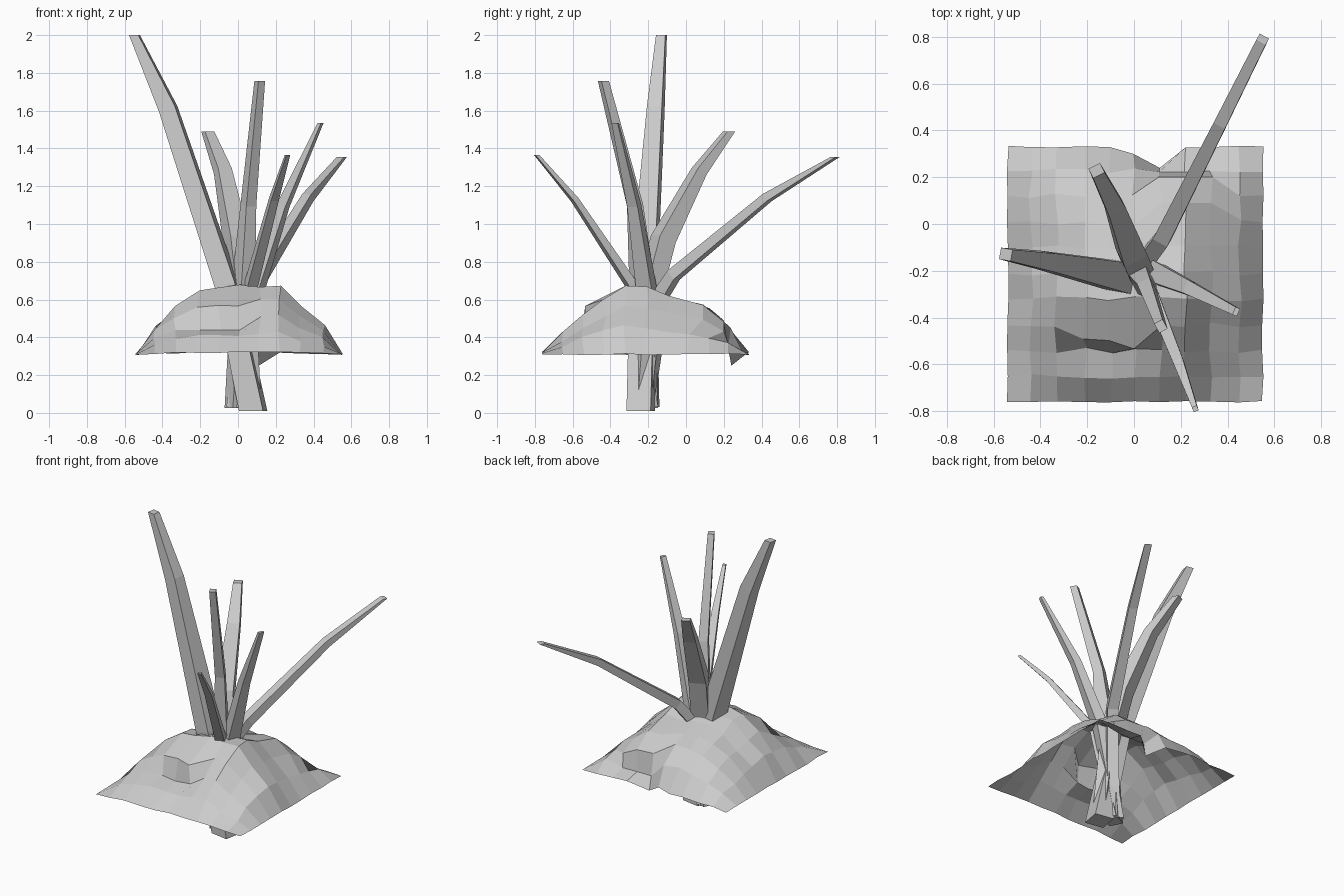
import bpy, bmesh, random
from mathutils import Vector

if "Cube" in bpy.data.objects:
    bpy.data.objects.remove(bpy.data.objects["Cube"])

random.seed(4)


def make_object(name, bm):
    bmesh.ops.recalc_face_normals(bm, faces=bm.faces[:])
    mesh = bpy.data.meshes.new(name)
    bm.to_mesh(mesh)
    bm.free()
    obj = bpy.data.objects.new(name, mesh)
    bpy.context.collection.objects.link(obj)
    return obj


# Earth mound: open draped sheet, height = product of two profiles
xs = [-.54, -.44, -.33, -.21, -.10, 0, .11, .22, .33, .45, .55]
ys = [-.76, -.65, -.54, -.43, -.32, -.21, -.10, .01, .12, .225, .33]
px = [0, .40, .68, .93, .98, 1, 1, 1, .70, .40, 0]
py = [.03, .30, .56, .82, 1, .97, .86, .77, .65, .40, .03]
bm = bmesh.new()
rows = []
for j, y in enumerate(ys):
    row = []
    for i, x in enumerate(xs):
        z = .31 + .36 * px[i] * py[j]
        jit = .012 if 0 < i < 10 and 0 < j < 10 else .004
        z += random.uniform(-jit, jit)
        row.append(bm.verts.new((x + random.uniform(-jit, jit),
                                 y + random.uniform(-jit, jit), z)))
    rows.append(row)
# notch and steep step at the back
rows[10][6].co = (.11, .24, .25)
rows[10][5].co.y = .30
for i in (6, 7, 8):
    rows[8][i].co.y = .20
    rows[8][i].co.z -= .05
    rows[7][i].co.y = .09
    rows[7][i].co.z -= .02
    rows[9][i].co.z = .345
# ledge at the front
for i in (3, 4, 5):
    rows[3][i].co += Vector((0, -.05 - .03 * (i - 3), -.03))
    rows[2][i].co.z = .44
for j in range(10):
    for i in range(10):
        bm.faces.new((rows[j][i], rows[j][i + 1], rows[j + 1][i + 1], rows[j + 1][i]))
make_object("earth_mound", bm)


# Square tapered leaf blade running from root to tip
def blade(name, path):
    bm = bmesh.new()
    pts = [Vector(p[:3]) for p in path]
    lean = pts[-1] - pts[0]
    side = Vector((-lean.y, lean.x, 0)).normalized()
    rings = []
    for k, p in enumerate(pts):
        tangent = pts[min(k + 1, len(pts) - 1)] - pts[max(k - 1, 0)]
        out = side.cross(tangent).normalized()
        if k in (0, len(pts) - 1):
            out.z = 0
            out.normalize()
        w, t = path[k][3] / 2, path[k][4] / 2
        rings.append([bm.verts.new(p + side * w * a + out * t * b)
                      for a, b in ((-1, -1), (1, -1), (1, 1), (-1, 1))])
    for r0, r1 in zip(rings, rings[1:]):
        for a in range(4):
            b = (a + 1) % 4
            bm.faces.new((r0[a], r0[b], r1[b], r1[a]))
    bm.faces.new(rings[0])
    bm.faces.new(rings[-1])
    make_object(name, bm)


# Each point: x, y, z, width, thickness
blade("leaf_tall", [(.08, -.24, .01, .13, .13), (-.06, -.225, .68, .13, .11),
                    (-.37, -.16, 1.61, .08, .09), (-.548, -.13, 2, .05, .05)])
blade("leaf_front", [(-.01, -.21, .025, .09, .09), (.03, -.23, .66, .09, .11),
                     (.055, -.27, 1.1, .06, .065), (.115, -.437, 1.757, .04, .045)])
blade("leaf_back_left", [(.07, -.24, .03, .08, .08), (.02, -.19, .65, .11, .10),
                         (-.01, -.12, .92, .11, .10), (-.08, .07, 1.28, .08, .06),
                         (-.16, .228, 1.49, .055, .045)])
blade("leaf_back_right", [(-.01, -.22, .03, .08, .07), (.07, -.13, .63, .07, .07),
                          (.12, -.065, .73, .07, .06), (.37, .43, 1.14, .055, .045),
                          (.55, .79, 1.355, .045, .03)])
blade("leaf_right", [(-.02, -.18, .03, .06, .06), (.095, -.21, .66, .09, .07),
                     (.24, -.275, 1.1, .06, .05), (.437, -.375, 1.535, .035, .02)])
blade("leaf_front_right", [(.01, -.18, .03, .05, .05), (.07, -.29, .68, .06, .05),
                           (.19, -.59, 1.13, .045, .03), (.262, -.79, 1.365, .022, .022)])
